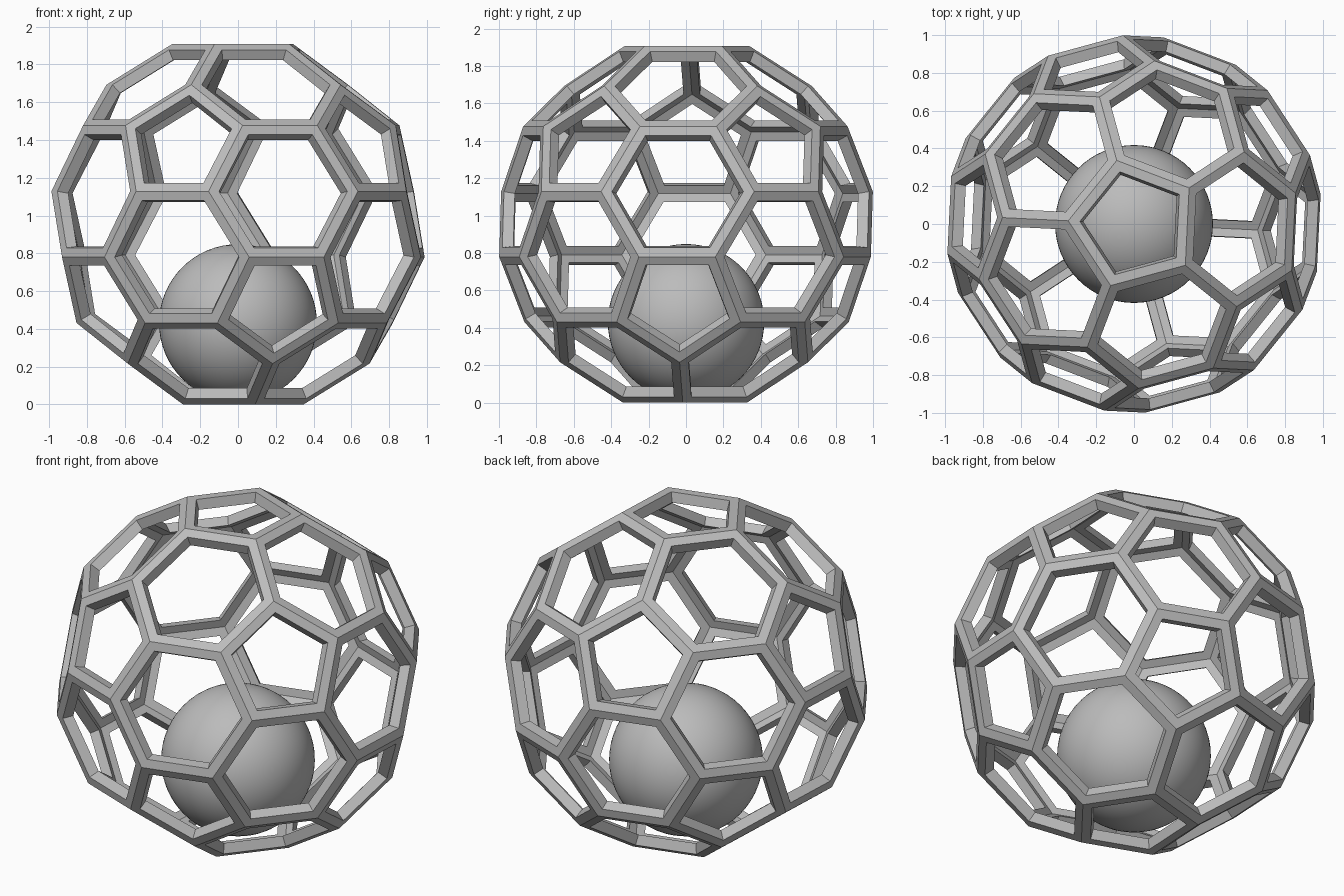
import bpy, bmesh, math
from mathutils import Matrix, Vector

cube = bpy.data.objects.get("Cube")
if cube:
    bpy.data.objects.remove(cube, do_unlink=True)

HALF_HEIGHT = 0.954   # centre to top pentagon
STRUT = 0.05          # strut width on each face
INNER = 0.94          # inner shell scale
TURN = math.radians(33.2)


def make_material(name, value):
    mat = bpy.data.materials.new(name)
    mat.use_nodes = True
    colour = (value, value, value, 1)
    mat.diffuse_color = colour
    mat.node_tree.nodes["Principled BSDF"].inputs["Base Color"].default_value = colour
    return mat


grey = make_material("plain grey", 0.5)


def add_object(name, bm, z):
    mesh = bpy.data.meshes.new(name)
    bm.to_mesh(mesh)
    bm.free()
    mesh.materials.append(grey)
    obj = bpy.data.objects.new(name, mesh)
    obj.location.z = z
    bpy.context.collection.objects.link(obj)
    return obj


# Solid base: icosahedron with its corners cut off at a third of each edge
base = bmesh.new()
bmesh.ops.create_icosphere(base, subdivisions=1, radius=1)
ring = next(v.co for v in base.verts if 0.1 < v.co.z < 0.9)
angle = TURN - math.atan2(ring.y, ring.x)
base.transform(Matrix.Rotation(angle, 4, "Z"))
bmesh.ops.bevel(base, geom=base.verts[:], offset=100 / 3, offset_type="PERCENT",
                segments=1, profile=0.5, affect="VERTICES")
bmesh.ops.remove_doubles(base, verts=base.verts[:], dist=0.001)
top = max(v.co.z for v in base.verts)
base.transform(Matrix.Scale(HALF_HEIGHT / top, 4))

# Open cage: a rim, hole walls and an inner rim for every pentagon and hexagon
cage = bmesh.new()
for face in base.faces:
    corners = [v.co.copy() for v in face.verts]
    centre = sum(corners, Vector()) / len(corners)
    apothem = ((corners[0] + corners[1]) / 2 - centre).length
    hole = [centre.lerp(c, 1 - STRUT / apothem) for c in corners]
    loops = [corners, hole, [h * INNER for h in hole], [c * INNER for c in corners]]
    for i in range(len(corners)):
        j = (i + 1) % len(corners)
        for a, b in zip(loops, loops[1:]):
            cage.faces.new([cage.verts.new(p) for p in (a[i], a[j], b[j], b[i])])
base.free()
bmesh.ops.remove_doubles(cage, verts=cage.verts[:], dist=0.0005)
bmesh.ops.recalc_face_normals(cage, faces=cage.faces[:])
add_object("cage_frame", cage, HALF_HEIGHT)

# Smooth ball resting inside
ball = bmesh.new()
bmesh.ops.create_uvsphere(ball, u_segments=64, v_segments=32, radius=0.418)
for f in ball.faces:
    f.smooth = True
add_object("inner_ball", ball, 0.43)
